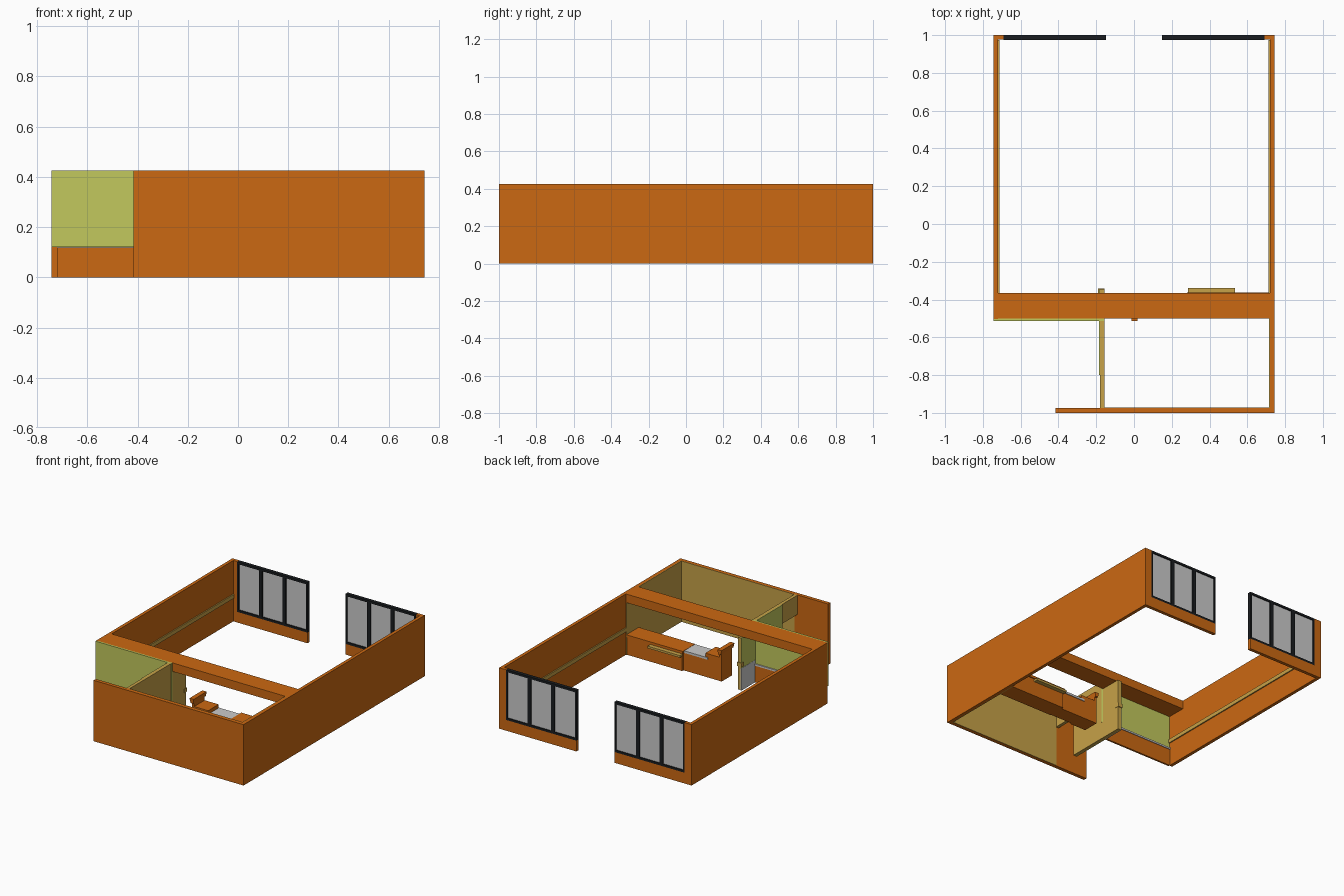
import bpy, bmesh

if "Cube" in bpy.data.objects:
    bpy.data.objects.remove(bpy.data.objects["Cube"])


def material(name, rgb):
    m = bpy.data.materials.new(name)
    m.diffuse_color = (*rgb, 1)
    m.use_nodes = True
    m.node_tree.nodes["Principled BSDF"].inputs["Base Color"].default_value = m.diffuse_color
    return m


ORANGE = material("orange_paint", (0.60, 0.14, 0.006))
LIME = material("lime_paint", (0.54, 0.58, 0.11))
TAN = material("tan_paint", (0.57, 0.36, 0.065))
BLACK = material("black_frame", (0.01, 0.012, 0.014))


def make(name, bm, mat):
    bmesh.ops.recalc_face_normals(bm, faces=bm.faces)
    me = bpy.data.meshes.new(name)
    bm.to_mesh(me)
    bm.free()
    if mat:
        me.materials.append(mat)
    ob = bpy.data.objects.new(name, me)
    bpy.context.collection.objects.link(ob)
    return ob


def box(name, x, y, z, mat=None):
    """Axis-aligned box from (min, max) ranges."""
    bm = bmesh.new()
    bmesh.ops.create_cube(bm, size=1)
    for v in bm.verts:
        v.co = [r[0] if c < 0 else r[1] for c, r in zip(v.co, (x, y, z))]
    return make(name, bm, mat)


def prism(name, profile, axis, span, mat):
    """Extrude a closed 2D profile along an axis (0 = x, 1 = y)."""
    bm = bmesh.new()
    def co(p, s):
        return (s, p[0], p[1]) if axis == 0 else (p[0], s, p[1])
    face = bm.faces.new([bm.verts.new(co(p, span[0])) for p in profile])
    new = bmesh.ops.extrude_face_region(bm, geom=[face])["geom"]
    for v in new:
        if isinstance(v, bmesh.types.BMVert):
            v.co[axis] = span[1]
    return make(name, bm, mat)


H = 0.425

# Outer walls
box("left_wall", (-0.743, -0.72), (-0.5, 1), (0, H), ORANGE)
box("right_wall", (0.72, 0.743), (-1, 1), (0, H), ORANGE)
box("front_wall", (-0.415, 0.72), (-1, -0.975), (0, H), ORANGE)

# Back windows: corner post, low wall, frame and three panes on each side
for side, s in (("left", -1), ("right", 1)):
    def xr(a, b):
        return tuple(sorted((s * a, s * b)))
    box(side + "_corner_post", xr(0.69, 0.72), (0.977, 1), (0, H), ORANGE)
    box(side + "_window_low_wall", xr(0.147, 0.69), (0.977, 1), (0, 0.075), ORANGE)
    y = (0.975, 1)
    box(side + "_frame_bottom", xr(0.147, 0.69), y, (0.075, 0.09), BLACK)
    box(side + "_frame_top", xr(0.147, 0.69), y, (H - 0.015, H), BLACK)
    inner, outer, bar = 0.147, 0.69, 0.026
    pane = (outer - inner - 2 * bar - 0.024) / 3
    edges = [(inner, inner + 0.012)]
    for i in range(3):
        a = edges[-1][1]
        box(f"{side}_pane_{i + 1}", xr(a, a + pane), (0.983, 0.993), (0.09, H - 0.015))
        edges.append((a + pane, a + pane + (bar if i < 2 else 0.012)))
    for i, e in enumerate(edges):
        box(f"{side}_frame_bar_{i + 1}", xr(*e), y, (0.09, H - 0.015), BLACK)

# Wall rails in the main room
box("left_wall_rail", (-0.72, -0.712), (-0.5, 0.975), (0.165, 0.192), TAN)
box("right_wall_rail", (0.712, 0.72), (-0.365, 0.975), (0.165, 0.192), TAN)

# Overhead beam
box("beam", (-0.72, 0.72), (-0.5, -0.365), (0.365, H), ORANGE)
box("beam_end", (-0.743, -0.72), (-0.502, -0.365), (0.365, H), ORANGE)

# Lime side panel with the low wall beneath it
box("side_panel", (-0.743, -0.155), (-0.513, -0.5), (0.12, H), LIME)
box("side_low_wall", (-0.72, -0.185), (-0.51, -0.497), (0, 0.118), ORANGE)
box("side_sill", (-0.72, -0.185), (-0.5, -0.492), (0.118, 0.13))

# Partition with a doorway next to the front wall
prism("partition", [(-0.975, 0.29), (-0.8, 0.29), (-0.8, 0), (-0.348, 0),
                    (-0.348, 0.365), (-0.5, 0.365), (-0.5, H), (-0.975, H)],
      0, (-0.18, -0.157), TAN)
box("partition_lime_face", (-0.185, -0.18), (-0.8, -0.5), (0, H), LIME)
box("partition_end_lime_face", (-0.185, -0.18), (-0.5, -0.348), (0.155, 0.365), LIME)
box("partition_grey_base", (-0.186, -0.18), (-0.5, -0.346), (0, 0.155))
box("partition_rail", (-0.19, -0.155), (-0.37, -0.342), (0.165, 0.192), TAN)

# Tan lining of the front room
box("front_lining", (-0.157, 0.716), (-0.975, -0.971), (0, H), TAN)
box("right_lining", (0.715, 0.72), (-0.975, -0.5), (0, H), TAN)
box("right_lining_under_beam", (0.715, 0.72), (-0.5, -0.367), (0, 0.365), TAN)

# Serving counter under the beam
box("counter_body", (0.29, 0.715), (-0.495, -0.37), (0, 0.125), ORANGE)
box("counter_top", (0.28, 0.715), (-0.5, -0.363), (0.125, 0.142), ORANGE)
box("counter_ledge", (0.285, 0.535), (-0.37, -0.34), (0.105, 0.12), TAN)
box("gate_body", (0.11, 0.29), (-0.49, -0.385), (0, 0.125), ORANGE)
box("gate_top", (0.1, 0.28), (-0.5, -0.38), (0.125, 0.14))

# Counter end box with upright panel and flared cap
box("end_box", (0.012, 0.12), (-0.5, -0.385), (0, 0.165), ORANGE)
box("end_panel", (-0.006, 0.012), (-0.5, -0.385), (0, 0.2), ORANGE)
prism("end_cap", [(-0.006, 0.19), (0.012, 0.19), (0.018, 0.217), (0.018, 0.222),
                  (-0.014, 0.222), (-0.014, 0.217)], 1, (-0.514, -0.372), ORANGE)
